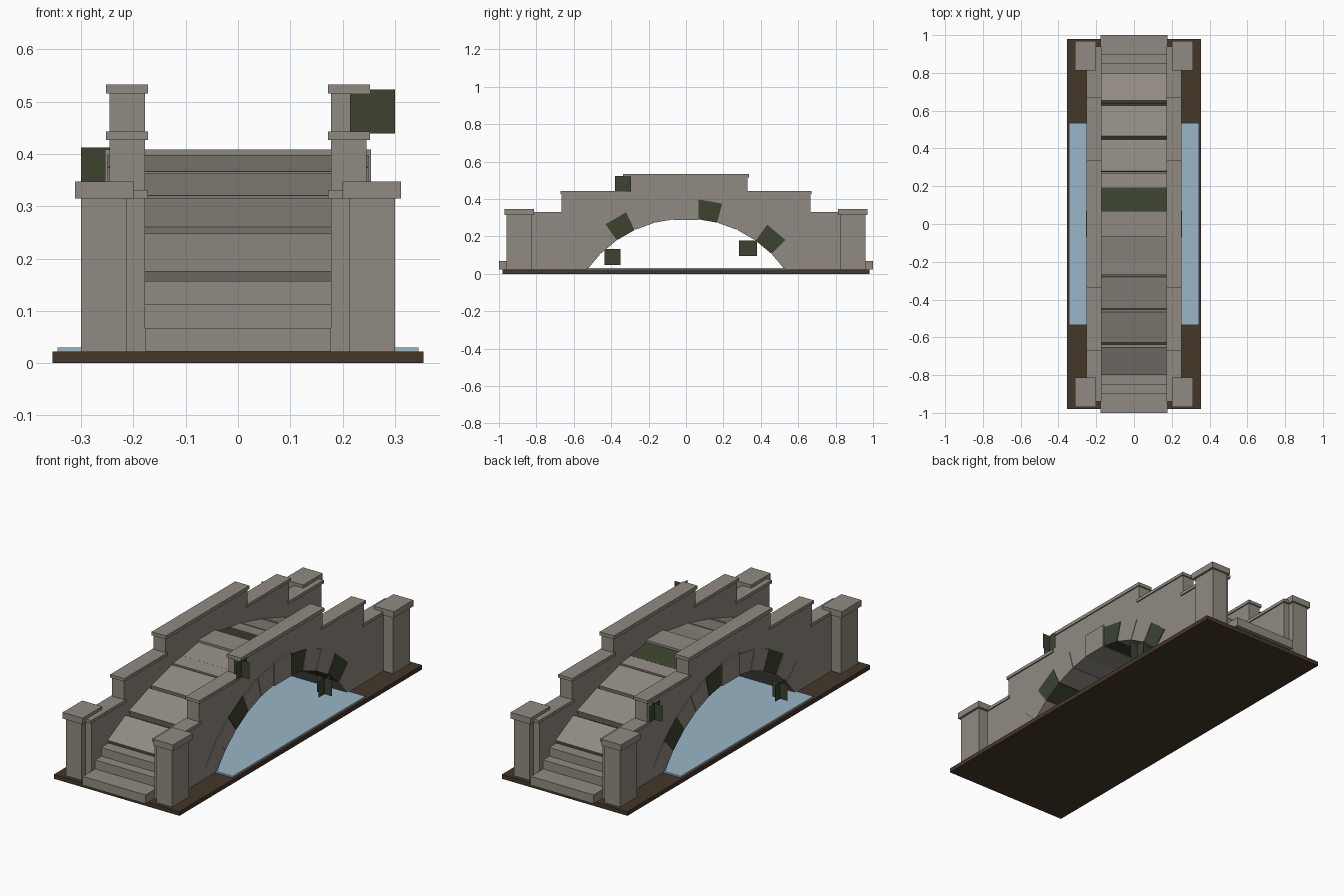
import bpy
from math import sin, cos, radians

if "Cube" in bpy.data.objects:
    bpy.data.objects.remove(bpy.data.objects["Cube"])


def material(name, rgb):
    m = bpy.data.materials.new(name)
    m.diffuse_color = (*rgb, 1)
    m.use_nodes = True
    m.node_tree.nodes["Principled BSDF"].inputs["Base Color"].default_value = m.diffuse_color
    return m


STONE = material("stone", (0.28, 0.255, 0.22))
MOSS = material("moss", (0.045, 0.055, 0.03))
EARTH = material("earth", (0.06, 0.038, 0.022))
WATER = material("water", (0.32, 0.47, 0.57))


def add_mesh(name, verts, faces, mat):
    me = bpy.data.meshes.new(name)
    me.from_pydata(verts, [], faces)
    me.materials.append(mat)
    ob = bpy.data.objects.new(name, me)
    bpy.context.collection.objects.link(ob)
    return ob


def prism(name, profile, x0, x1, mat=STONE):
    """Extrude a (y, z) outline from x0 to x1."""
    n = len(profile)
    verts = [(x, y, z) for x in (x0, x1) for y, z in profile]
    faces = [tuple(range(n))[::-1], tuple(range(n, 2 * n))]
    faces += [(i, (i + 1) % n, n + (i + 1) % n, n + i) for i in range(n)]
    ob = add_mesh(name, verts, faces, mat)
    # consistent outward normals whichever way the outline runs
    area = sum(profile[i][0] * profile[(i + 1) % n][1]
               - profile[(i + 1) % n][0] * profile[i][1] for i in range(n))
    if area < 0:
        ob.data.flip_normals()
    return ob


def box(name, x0, x1, y0, y1, z0, z1, mat=STONE):
    return prism(name, [(y0, z0), (y1, z0), (y1, z1), (y0, z1)], x0, x1, mat)


# arch geometry: circular arc below ground level centre
ARC_Z = -0.353


def arc(r, deg):
    return (r * sin(radians(deg)), ARC_Z + r * cos(radians(deg)))


GROUND = 0.022
HALF = 0.178

# ground slab and stream
box("ground", -0.355, 0.355, -0.98, 0.98, 0, GROUND, EARTH)
box("water", -0.345, 0.345, -0.535, 0.535, 0.015, 0.03, WATER)

# stepped side walls with arched opening, caps and end piers
half_top = [(0.93, GROUND), (0.93, 0.32), (0.665, 0.32), (0.665, 0.43),
            (0.33, 0.43), (0.33, 0.52)]
opening = [arc(0.655, a) for a in range(-55, 56, 10)]
outline = ([(-0.54, GROUND)] + opening + [(0.54, GROUND)] + half_top
           + [(-y, z) for y, z in reversed(half_top)])
for side, s in (("left", -1), ("right", 1)):
    def sided(name, xa, xb, *rest):
        lo, hi = sorted((s * xa, s * xb))
        return box(f"{side}_{name}", lo, hi, *rest)

    lo, hi = sorted((s * HALF, s * 0.246))
    prism(f"{side}_wall", outline, lo, hi)
    sided("top_cap", 0.172, 0.252, -0.337, 0.337, 0.515, 0.533)
    for end, e in (("front", -1), ("back", 1)):
        for name, ya, yb, z0, z1 in (("middle_cap", 0.32, 0.672, 0.427, 0.443),
                                     ("low_cap", 0.655, 0.94, 0.315, 0.331)):
            sided(f"{end}_{name}", 0.172, 0.252, *sorted((e * ya, e * yb)), z0, z1)
        sided(f"{end}_pier", 0.212, 0.3, *sorted((e * 0.825, e * 0.96)), GROUND, 0.32)
        sided(f"{end}_pier_cap", 0.2, 0.312, *sorted((e * 0.812, e * 0.97)), 0.315, 0.347)

# arch stones spanning the full width, some mossy
for i in range(-5, 6):
    a = i * 10
    key = i == 0
    r0, r1 = (0.642, 0.762) if key else (0.648, 0.753)
    w = 0.254 if key else 0.249
    if key:
        prof = [(-0.068, 0.288), (0.068, 0.288), (0.068, 0.408), (-0.068, 0.408)]
    else:
        d = 4.85
        prof = [arc(r0, a - d), arc(r0, a + d), arc(r1, a + d), arc(r1, a - d)]
    name = "keystone" if key else f"arch_stone_{i + 6}"
    prism(name, prof, -w, w, MOSS if i in (-3, 1, 4) else STONE)

# entrance steps and sloping deck slabs, mirrored front to back
steps = [(1.0, 0.895, 0.067), (0.9, 0.845, 0.113), (0.85, 0.79, 0.157)]
slabs = [(0.80, 0.175, 0.655, 0.248), (0.627, 0.26, 0.465, 0.315),
         (0.447, 0.32, 0.28, 0.363), (0.27, 0.366, 0.09, 0.386)]
for end, e in (("front", -1), ("back", 1)):
    for i, (ya, yb, z) in enumerate(steps):
        box(f"{end}_step_{i + 1}", -HALF, HALF, *sorted((e * ya, e * yb)), GROUND, z)
    for i, (ya, za, yb, zb) in enumerate(slabs):
        length = ((ya - yb) ** 2 + (zb - za) ** 2) ** 0.5
        t = 0.035
        ny, nz = t * (zb - za) / length, t * (ya - yb) / length
        prof = [(ya, za), (yb, zb), (yb - ny, zb - nz), (ya - ny, za - nz)]
        prism(f"{end}_deck_slab_{i + 1}", [(e * y, z) for y, z in prof], -HALF, HALF)

# plant tufts made of crossed upright cards
tufts = [(0.257, -0.337, 0.481, 0.043), (-0.257, 0.62, 0.37, 0.043),
         (0.257, 0.332, 0.137, 0.048), (-0.257, -0.393, 0.09, 0.043)]
for i, (x, y, z, h) in enumerate(tufts):
    k = 0.042
    verts = [(x - 0.043, y, z - k), (x + 0.043, y, z - k),
             (x + 0.043, y, z + k), (x - 0.043, y, z + k),
             (x, y - h, z - k), (x, y + h, z - k), (x, y + h, z + k), (x, y - h, z + k)]
    add_mesh(f"plant_tuft_{i + 1}", verts, [(0, 1, 2, 3), (4, 5, 6, 7)], MOSS)
